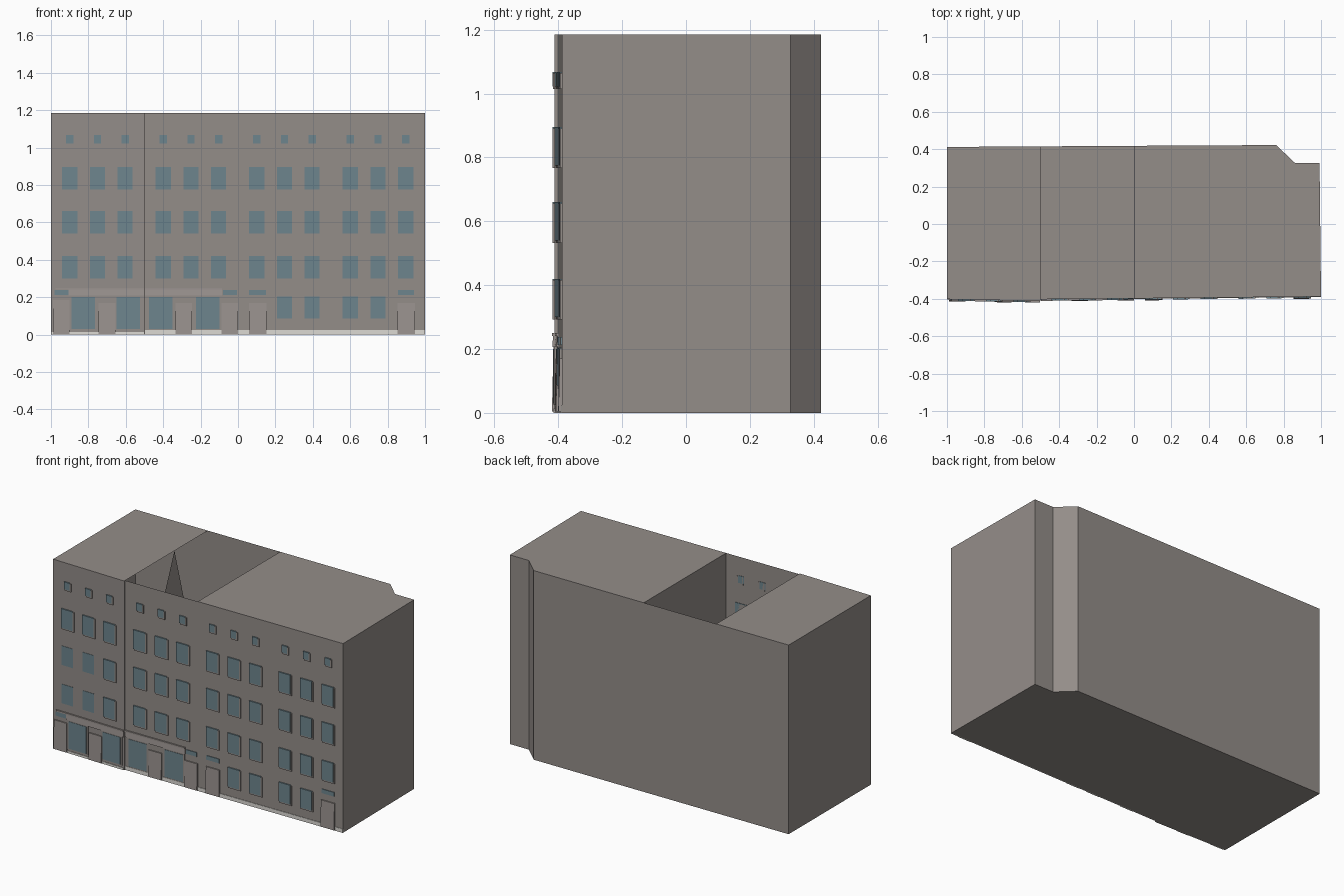
import bpy, bmesh

if "Cube" in bpy.data.objects:
    bpy.data.objects.remove(bpy.data.objects["Cube"])

H = 1.185


def material(name, rgb):
    m = bpy.data.materials.new(name)
    m.diffuse_color = (*rgb, 1)
    m.use_nodes = True
    m.node_tree.nodes["Principled BSDF"].inputs["Base Color"].default_value = m.diffuse_color
    return m


WALL = material("wall taupe", (0.295, 0.267, 0.250))
GLASS = material("glass blue", (0.155, 0.235, 0.270))
PANEL = material("panel taupe", (0.325, 0.292, 0.278))
PLINTH = material("plinth pale", (0.72, 0.70, 0.66))


def finish(name, bm, mat):
    me = bpy.data.meshes.new(name)
    bm.to_mesh(me)
    bm.free()
    me.materials.append(mat)
    ob = bpy.data.objects.new(name, me)
    bpy.context.collection.objects.link(ob)
    return ob


def front_y(x):
    """Depth of the slightly skewed facade at x."""
    return -0.402 - 0.02 * (x + 1) if x < -0.5 else -0.403 + 0.01 * (x + 0.5)


def slab(bm, x0, x1, z0, z1, out, back=0.003, lean=0.0):
    """Thin box following the facade, with its foot pushed out by lean."""
    vs = []
    for x in (x0, x1):
        y = front_y(x if abs(x + 0.5) > 1e-4 else (x0 + x1) / 2)
        for z in (z0, z1):
            o = out + (lean if z == z0 else 0)
            vs += [bm.verts.new((x, y - o, z)), bm.verts.new((x, y + back, z))]
    a, b, c, d, e, f, g, h = vs
    for q in ((a, e, g, c), (b, d, h, f), (a, c, d, b),
              (e, f, h, g), (c, g, h, d), (a, b, f, e)):
        bm.faces.new(q)


# Building shell: walls and floor, roof missing over one bay
outline = [(-1, -0.402), (-0.5, -0.412), (-0.5, -0.403), (0, -0.398), (1, -0.388),
           (0.992, 0.327), (0.86, 0.327), (0.76, 0.422), (0, 0.418), (-0.5, 0.415),
           (-1, 0.412)]
bm = bmesh.new()
low = [bm.verts.new((x, y, 0)) for x, y in outline]
top = [bm.verts.new((x, y, H)) for x, y in outline]
n = len(outline)
for i in range(n):
    j = (i + 1) % n
    bm.faces.new((low[i], low[j], top[j], top[i]))
bm.faces.new(low[::-1])
bm.faces.new([top[i] for i in (0, 1, 9, 10)])
bm.faces.new([top[i] for i in (3, 4, 5, 6, 7, 8)])
finish("building_shell", bm, WALL)

# Party walls inside the open bay: one full, one surviving as a gable
bm = bmesh.new()
bm.faces.new([bm.verts.new(p) for p in
              ((0, -0.398, 0), (0, -0.398, H), (0, 0.418, H), (0, 0.418, 0))])
bm.faces.new([bm.verts.new(p) for p in
              ((-0.5, -0.41, 0), (-0.5, 0.415, 0), (-0.5, 0.085, H))])
finish("party_walls", bm, WALL)

# Upper windows: frame offset to the right and below each pane
frames, panes = bmesh.new(), bmesh.new()
columns = [c + d for c in (-0.75, -0.25, 0.25, 0.75) for d in (-0.148, 0, 0.148)]
rows = [(0.30, 0.42), (0.54, 0.66), (0.775, 0.895)]


def window(x, z0, z1, half, framed=True):
    if framed:
        slab(frames, x - half + 0.005, x + half + 0.006, z0 - 0.008, z1 - 0.004, 0.0065)
    slab(panes, x - half, x + half - 0.003, z0, z1, 0.0075 if framed else 0.002)


for i, x in enumerate(columns):
    for r, (z0, z1) in enumerate(rows):
        window(x, z0, z1, 0.042, framed=not (i < 2 and r < 2))
    window(x, 1.022, 1.068, 0.021)
    if i in (7, 8, 9, 10):
        window(x, 0.085, 0.205, 0.042)

# Shop windows and the strip lights over the doors
for x0, x1 in ((-0.89, -0.765), (-0.65, -0.525), (-0.475, -0.35), (-0.225, -0.1)):
    slab(frames, x0 - 0.012, x1 + 0.012, 0.025, 0.208, 0.003)
    slab(panes, x0, x1, 0.03, 0.2, 0.005)
for x0, x1 in ((-0.98, -0.905), (-0.08, -0.005), (0.06, 0.15), (0.855, 0.94)):
    slab(panes, x0, x1, 0.212, 0.238, 0.004)
finish("window_frames", frames, WALL)
finish("window_panes", panes, GLASS)

# Doors and pier panels, leaning slightly forward at the foot
bm = bmesh.new()
for x0, x1, z1 in ((-0.99, -0.9, 0.185), (-0.745, -0.655, 0.17), (-0.335, -0.245, 0.17),
                   (-0.088, 0, 0.17), (0.06, 0.152, 0.17), (0.852, 0.945, 0.17)):
    slab(bm, x0, x1, 0.004, z1, 0.007, lean=0.004)
finish("door_panels", bm, PANEL)

# Shop fascias with a thin cornice on top
bm = bmesh.new()
for x0, x1 in ((-0.905, -0.502), (-0.498, -0.085)):
    slab(bm, x0, x1, 0.208, 0.24, 0.004, lean=0.003)
    slab(bm, x0 - (0.07 if x0 < -0.6 else 0), x1, 0.24, 0.25, 0.008)
finish("shop_fascias", bm, PANEL)

# Pale plinth along the pavement
bm = bmesh.new()
slab(bm, -0.998, -0.502, 0, 0.014, 0.003)
slab(bm, -0.498, 0.999, 0, 0.024, 0.003)
finish("plinth", bm, PLINTH)
